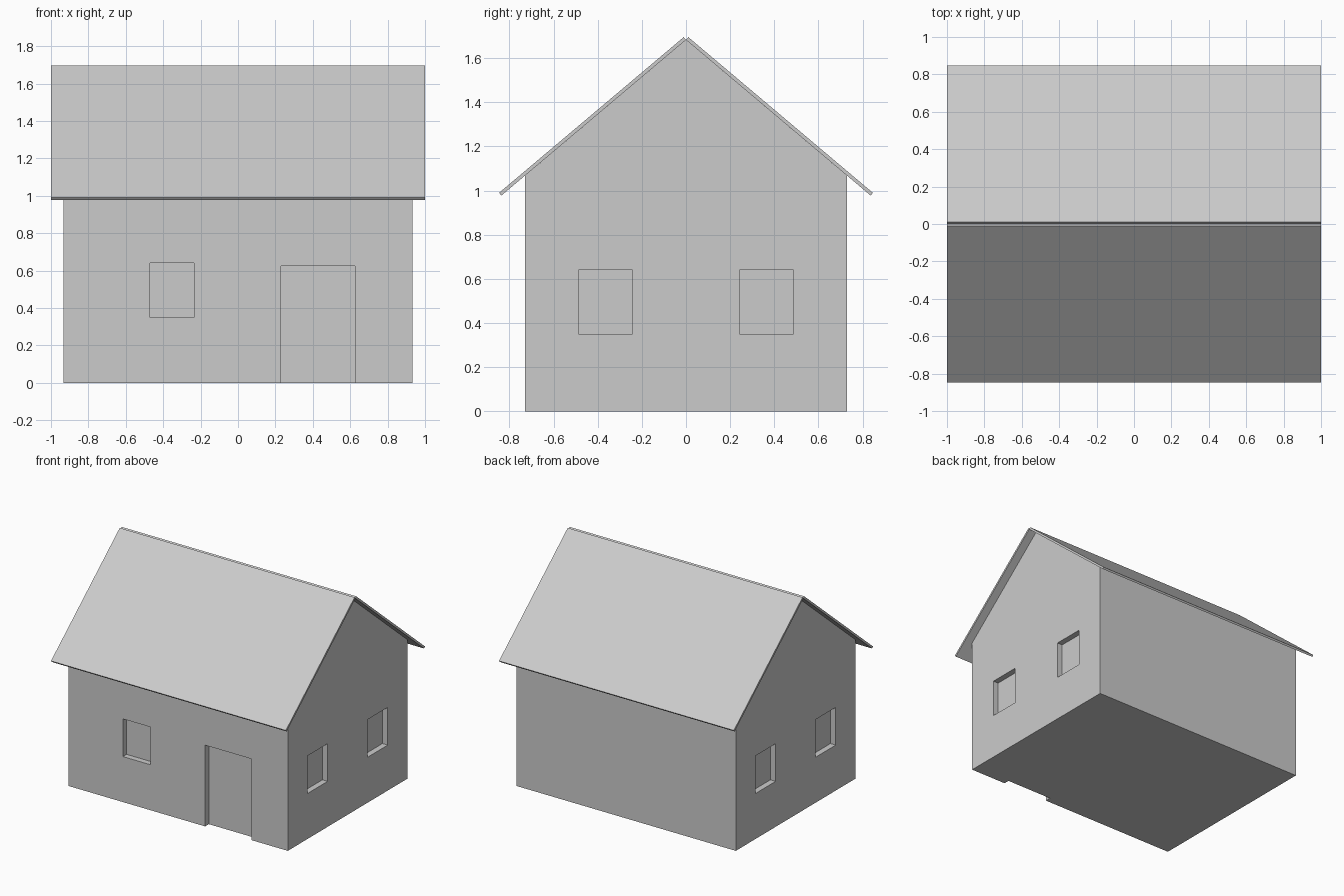
import bpy, bmesh
from mathutils import Vector

if "Cube" in bpy.data.objects:
    bpy.data.objects.remove(bpy.data.objects["Cube"])

WALL_X, WALL_Y, WALL_Z = 0.934, 0.728, 1.069   # half width, half depth, eaves height
APEX = 1.683                                   # underside of the ridge
EAVE_Y, EAVE_Z = 0.836, 0.978                  # lower edge of the roof underside
ROOF_T = 0.016                                 # roof thickness
DEPTH = 0.045                                  # depth of the door and window recesses


def add_object(name, bm):
    bmesh.ops.recalc_face_normals(bm, faces=bm.faces)
    mesh = bpy.data.meshes.new(name)
    bm.to_mesh(mesh)
    bm.free()
    obj = bpy.data.objects.new(name, mesh)
    bpy.context.collection.objects.link(obj)
    return obj


def extrude_x(name, profile, half_width):
    """Extrude a (y, z) profile across the full width in x."""
    bm = bmesh.new()
    face = bm.faces.new([bm.verts.new((-half_width, y, z)) for y, z in profile])
    ext = bmesh.ops.extrude_face_region(bm, geom=[face])
    verts = [v for v in ext["geom"] if isinstance(v, bmesh.types.BMVert)]
    bmesh.ops.translate(bm, verts=verts, vec=(2 * half_width, 0, 0))
    return add_object(name, bm)


def add_box(bm, x, y, z):
    """Add a box given its (min, max) range on each axis."""
    box = bmesh.ops.create_cube(bm, size=1)["verts"]
    for v in box:
        v.co = [r[0] if c < 0 else r[1] for c, r in zip(v.co, (x, y, z))]


# House body with gabled ends
walls = extrude_x("walls", [(-WALL_Y, 0), (WALL_Y, 0), (WALL_Y, WALL_Z),
                            (0, APEX), (-WALL_Y, WALL_Z)], WALL_X)

# Recesses: front window, front door, two windows on each gable end
bm = bmesh.new()
window_z = (0.35, 0.64)
front_y = (-WALL_Y - 0.1, -WALL_Y + DEPTH)
add_box(bm, (-0.47, -0.235), front_y, window_z)
add_box(bm, (0.23, 0.625), front_y, (-0.1, 0.625))
for x in ((WALL_X - DEPTH, WALL_X + 0.1), (-WALL_X - 0.1, -WALL_X + DEPTH)):
    for y in ((-0.487, -0.243), (0.243, 0.487)):
        add_box(bm, x, y, window_z)
cutter = add_object("recess_cutter", bm)
cutter.hide_render = True
cutter.display_type = 'WIRE'

cut = walls.modifiers.new("recesses", 'BOOLEAN')
cut.operation = 'DIFFERENCE'
cut.solver = 'EXACT'
cut.object = cutter

# Two thin roof slabs meeting at the ridge
for name, side in (("roof_front", -1), ("roof_back", 1)):
    low, high = Vector((side * EAVE_Y, EAVE_Z)), Vector((0, APEX))
    slope = (high - low).normalized()
    up = Vector((-slope.y, slope.x)) * -side * ROOF_T
    extrude_x(name, [low, high, high + up, low + up], 1.0)
